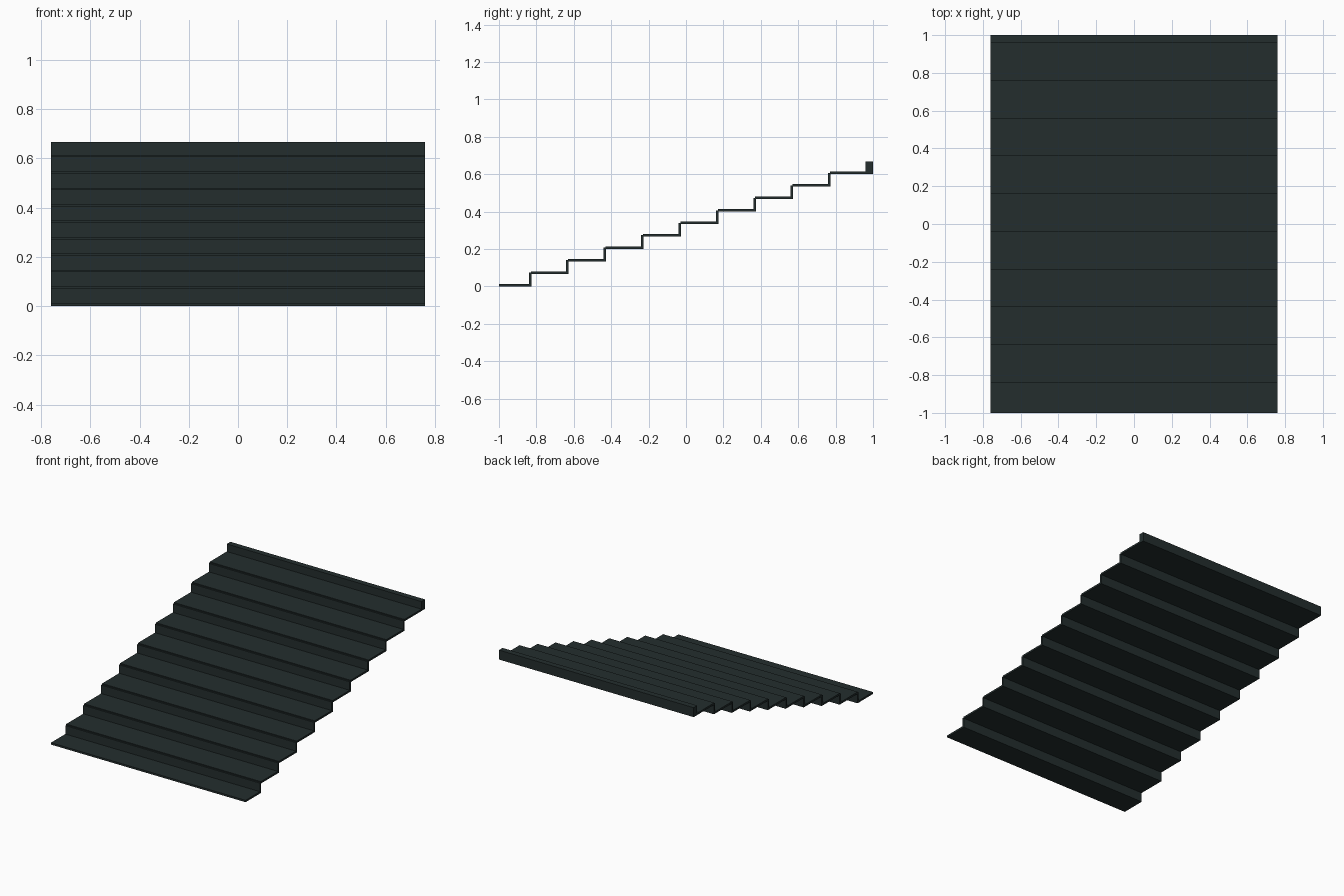
import bpy
import bmesh

cube = bpy.data.objects.get("Cube")
if cube:
    bpy.data.objects.remove(cube, do_unlink=True)

STEPS = 10
RUN, RISE = 0.2, 0.0667      # depth and height of one step
THICK = 0.0133               # sheet thickness
HALF_W = 0.76
FIRST = -0.827               # back of the first riser

# Single dark slate material
mat = bpy.data.materials.new("dark_slate")
mat.use_nodes = True
color = (0.017, 0.027, 0.027, 1.0)
mat.diffuse_color = color
mat.node_tree.nodes["Principled BSDF"].inputs["Base Color"].default_value = color


def slab(name, y0, y1, z0, z1):
    """Full-width box between the given depth and height limits."""
    bm = bmesh.new()
    bmesh.ops.create_cube(bm, size=1.0)
    for v in bm.verts:
        v.co.x *= 2 * HALF_W
        v.co.y = y0 if v.co.y < 0 else y1
        v.co.z = z0 if v.co.z < 0 else z1
    mesh = bpy.data.meshes.new(name)
    bm.to_mesh(mesh)
    bm.free()
    mesh.materials.append(mat)
    obj = bpy.data.objects.new(name, mesh)
    bpy.context.collection.objects.link(obj)
    return obj


for i in range(STEPS):
    z = i * RISE
    back = FIRST + i * RUN
    last = i == STEPS - 1
    # Tread, running back to the next riser or the top lip
    front = -1.0 if i == 0 else back - RUN - 0.003
    slab(f"tread_{i + 1}", front, 0.96 if last else back - THICK, z, z + THICK)
    # Riser up to the next tread
    if not last:
        slab(f"riser_{i + 1}", back - THICK, back, z, z + RISE + THICK * 0.5)

# Raised lip along the top edge
slab("top_lip", 0.96, 1.0, (STEPS - 1) * RISE, STEPS * RISE)
